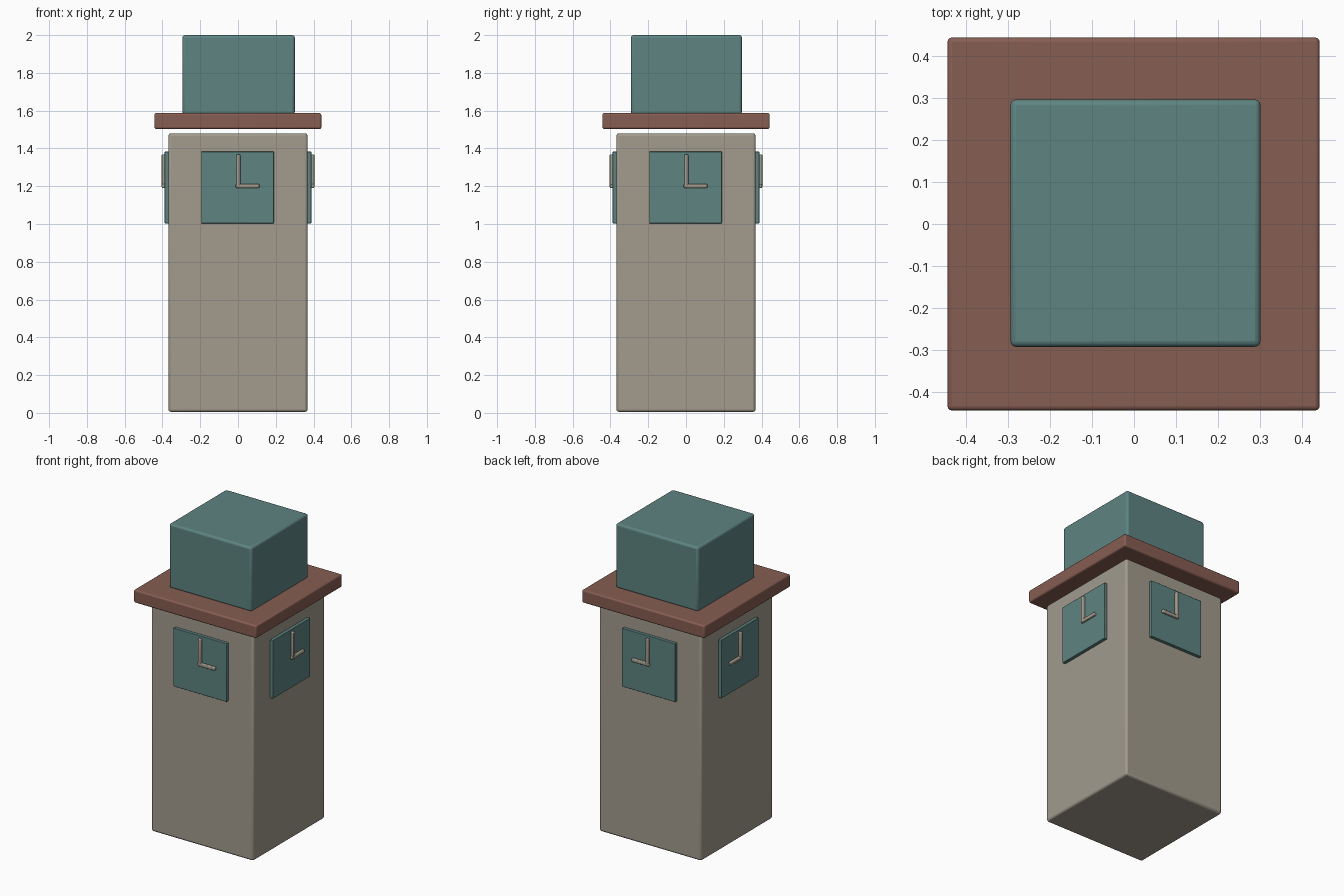
import bpy
from math import radians

if "Cube" in bpy.data.objects:
    bpy.data.objects.remove(bpy.data.objects["Cube"])


def material(name, rgb):
    m = bpy.data.materials.new(name)
    m.diffuse_color = (*rgb, 1)
    m.use_nodes = True
    m.node_tree.nodes["Principled BSDF"].inputs["Base Color"].default_value = m.diffuse_color
    return m


STONE = material("stone", (0.36, 0.33, 0.27))
TEAL = material("teal", (0.11, 0.23, 0.22))
BRICK = material("brick", (0.24, 0.11, 0.085))


def box(name, lo, hi, mat, bevel):
    """Bevelled box between two corners."""
    bpy.ops.mesh.primitive_cube_add(size=1, location=[(a + b) / 2 for a, b in zip(lo, hi)])
    o = bpy.context.object
    o.name = name
    o.scale = [b - a for a, b in zip(lo, hi)]
    bpy.ops.object.transform_apply(location=False, rotation=False, scale=True)
    o.data.materials.append(mat)
    mod = o.modifiers.new("bevel", 'BEVEL')
    mod.width = bevel
    mod.segments = 3
    bpy.ops.object.shade_smooth_by_angle(angle=radians(40))
    return o


# Tower body, ledge and top block
box("tower_body", (-.368, -.368, .005), (.368, .368, 1.48), STONE, .014)
box("roof_ledge", (-.443, -.443, 1.503), (.441, .443, 1.587), BRICK, .01)
box("top_block", (-.294, -.292, 1.58), (.301, .296, 2), TEAL, .014)


def side_box(name, side, sign, u, d, z, mat, bevel):
    """Box on one wall: u runs along the wall, d is distance from the centre."""
    d = sorted(sign * v for v in d)
    x, y = (u, d) if side == 'y' else (d, u)
    box(name, (x[0], y[0], z[0]), (x[1], y[1], z[1]), mat, bevel)


# Clock panel and two hands on each wall
for label, side, sign in (("front", 'y', -1), ("back", 'y', 1), ("left", 'x', -1), ("right", 'x', 1)):
    side_box(label + "_clock_face", side, sign, (-.194, .19), (.355, .388), (1.003, 1.383), TEAL, .003)
    side_box(label + "_long_hand", side, sign, (-.009, .012), (.384, .404), (1.192, 1.368), STONE, .005)
    side_box(label + "_short_hand", side, sign, (-.012, .113), (.384, .403), (1.19, 1.212), STONE, .005)
